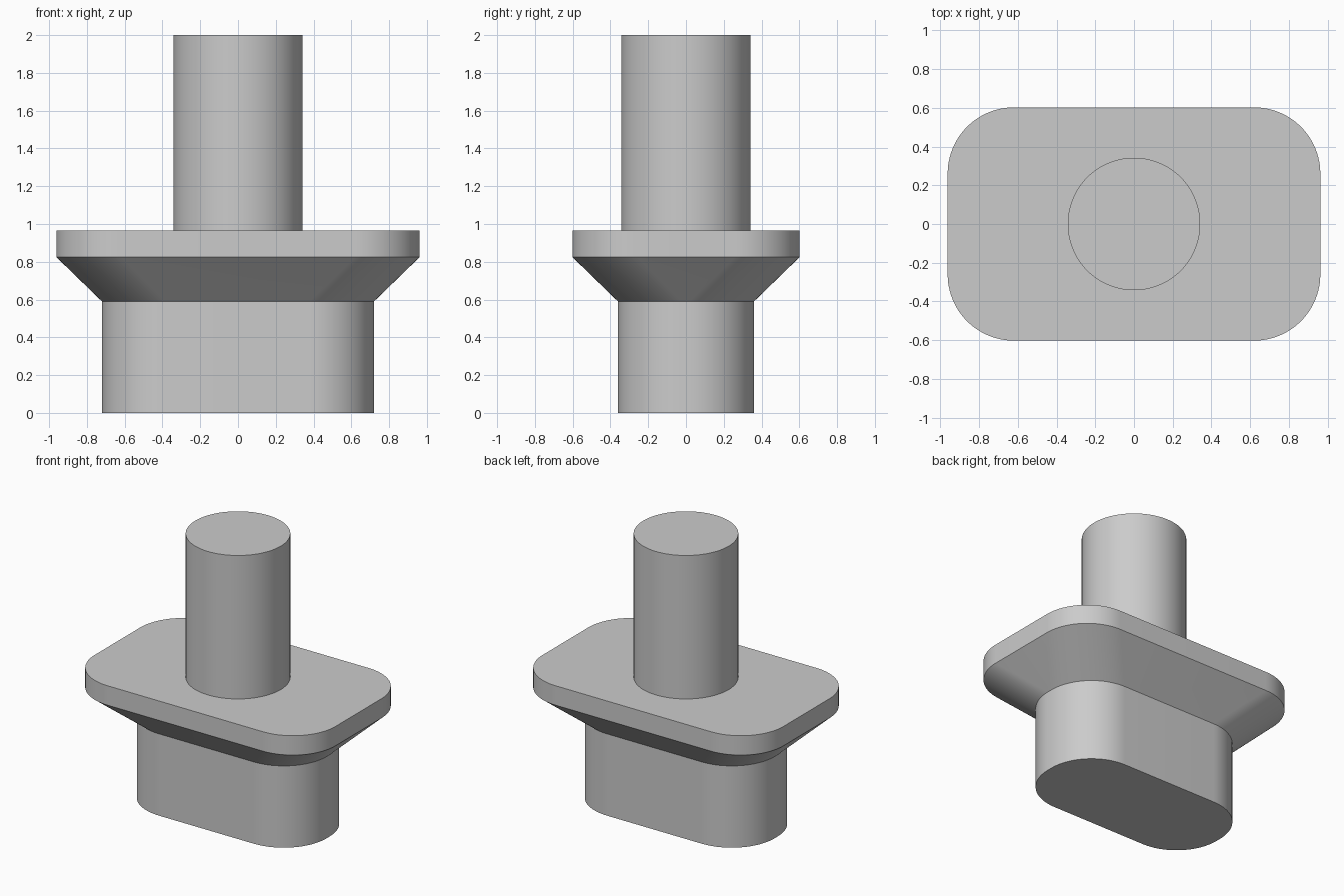
import bpy
import bmesh
from math import sin, cos, pi, radians

cube = bpy.data.objects.get("Cube")
if cube:
    bpy.data.objects.remove(cube, do_unlink=True)

grey = bpy.data.materials.new("plain_grey")
grey.use_nodes = True
colour = (0.6, 0.6, 0.6, 1)
grey.diffuse_color = colour
grey.node_tree.nodes["Principled BSDF"].inputs["Base Color"].default_value = colour

RADIUS = 0.342      # stem radius and every rounded corner
CORNER_STEPS = 24


def rounded_outline(half_x, half_y):
    """Rounded rectangle, counter-clockwise; a circle when both halves equal RADIUS."""
    points = []
    for corner, (sx, sy) in enumerate([(1, 1), (-1, 1), (-1, -1), (1, -1)]):
        for i in range(CORNER_STEPS + 1):
            a = (corner + i / CORNER_STEPS) * pi / 2
            points.append((sx * (half_x - RADIUS) + RADIUS * cos(a),
                           sy * (half_y - RADIUS) + RADIUS * sin(a)))
    return points


def loft(name, sections):
    """Closed solid through (half_x, half_y, z) sections, bottom to top."""
    bm = bmesh.new()
    rings = [[bm.verts.new((x, y, z)) for x, y in rounded_outline(hx, hy)]
             for hx, hy, z in sections]
    for low, high in zip(rings, rings[1:]):
        for i in range(len(low)):
            j = (i + 1) % len(low)
            bm.faces.new((low[i], low[j], high[j], high[i]))
    bm.faces.new(rings[0][::-1])
    bm.faces.new(rings[-1])
    bmesh.ops.remove_doubles(bm, verts=bm.verts, dist=1e-5)
    bmesh.ops.recalc_face_normals(bm, faces=bm.faces)
    mesh = bpy.data.meshes.new(name)
    bm.to_mesh(mesh)
    bm.free()
    mesh.materials.append(grey)
    obj = bpy.data.objects.new(name, mesh)
    bpy.context.collection.objects.link(obj)
    bpy.ops.object.select_all(action='DESELECT')
    obj.select_set(True)
    bpy.context.view_layer.objects.active = obj
    bpy.ops.object.shade_smooth_by_angle(angle=radians(30))
    return obj


# Oblong plug flaring out into the flange
loft("plug_and_flange", [(0.72, 0.36, 0), (0.72, 0.36, 0.59),
                         (0.962, 0.602, 0.825), (0.962, 0.602, 0.965)])

# Round stem on top of the flange
loft("stem", [(RADIUS, RADIUS, 0.965), (RADIUS, RADIUS, 2)])
